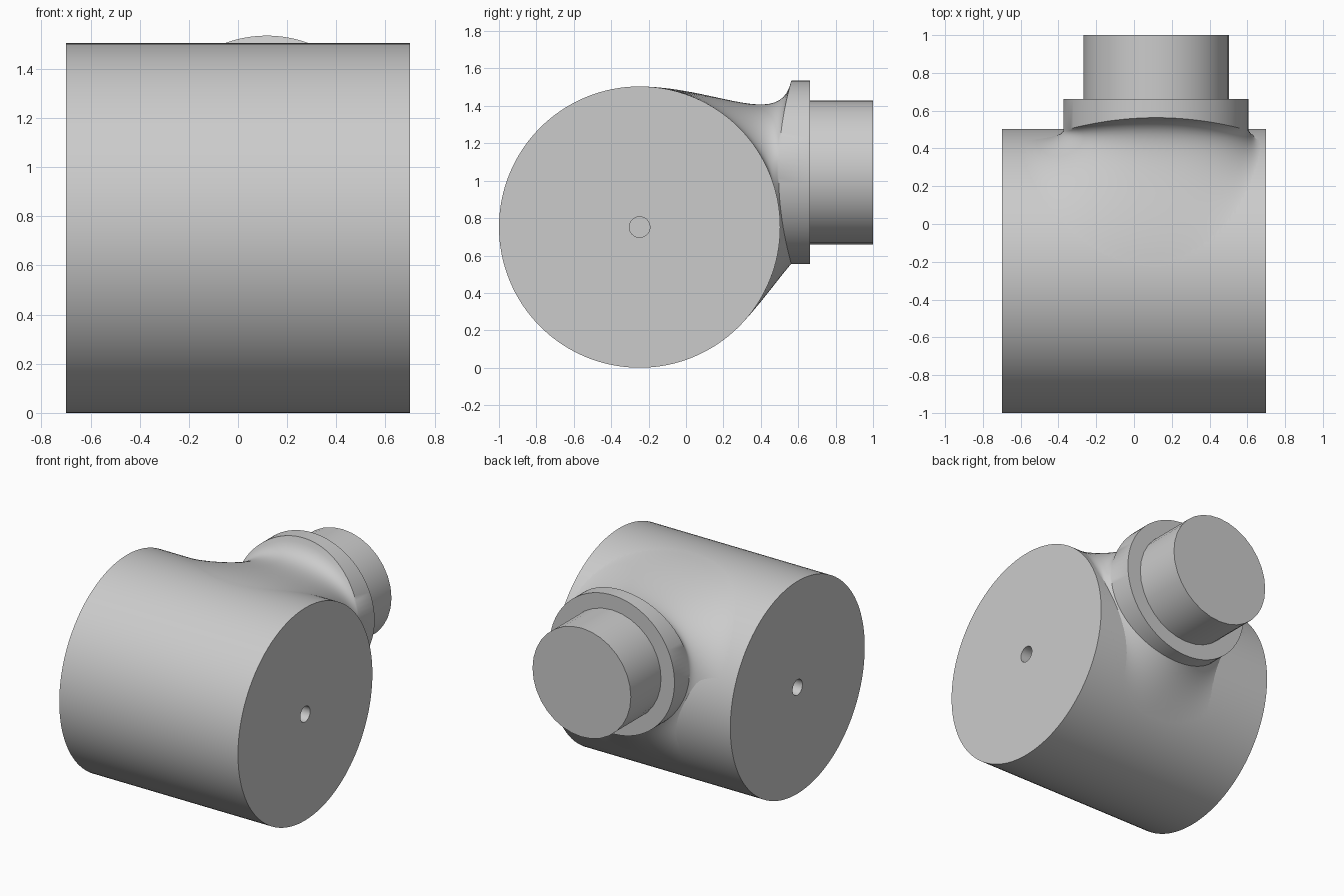
import bpy, bmesh, math
from mathutils import Vector, Matrix

if "Cube" in bpy.data.objects:
    bpy.data.objects.remove(bpy.data.objects["Cube"])

grey = bpy.data.materials.new("plain grey")
grey.use_nodes = True
colour = (0.6, 0.6, 0.6, 1)
grey.diffuse_color = colour
grey.node_tree.nodes["Principled BSDF"].inputs["Base Color"].default_value = colour

BODY_R, BODY_HALF = 0.752, 0.7
BODY = Vector((0, -0.248, BODY_R))
PORT = Vector((0.117, 0, 1.045))
FLANGE_R, NECK_R, FLANGE_BACK = 0.49, 0.385, 0.662


def loft(name, rings):
    """Skin a list of equal rings; a one-point ring becomes a fan."""
    bm = bmesh.new()
    rows = [[bm.verts.new(p) for p in ring] for ring in rings]
    for a, b in zip(rows, rows[1:]):
        n = max(len(a), len(b))
        for i in range(n):
            j = (i + 1) % n
            if len(a) == 1:
                bm.faces.new((a[0], b[i], b[j]))
            elif len(b) == 1:
                bm.faces.new((a[i], a[j], b[0]))
            else:
                bm.faces.new((a[i], a[j], b[j], b[i]))
    bmesh.ops.recalc_face_normals(bm, faces=bm.faces)
    mesh = bpy.data.meshes.new(name)
    bm.to_mesh(mesh)
    bm.free()
    mesh.materials.append(grey)
    obj = bpy.data.objects.new(name, mesh)
    bpy.context.collection.objects.link(obj)
    bpy.ops.object.select_all(action="DESELECT")
    obj.select_set(True)
    bpy.context.view_layer.objects.active = obj
    bpy.ops.object.shade_smooth_by_angle(angle=math.radians(35))
    return obj


def ring(centre, axis, radius, offset, sides):
    """Circle around the x or y axis through centre, at offset along it."""
    pts = []
    for i in range(sides if radius else 1):
        t = math.tau * i / sides
        c, s = radius * math.cos(t), radius * math.sin(t)
        pts.append(centre + Vector((offset, c, s) if axis == "x" else (c, offset, s)))
    return pts


# Main drum with a shallow centre hole in each end
HOLE_R, HOLE_DEPTH = 0.055, 0.08
half = [(0, BODY_HALF - HOLE_DEPTH), (HOLE_R, BODY_HALF - HOLE_DEPTH),
        (HOLE_R, BODY_HALF), (BODY_R, BODY_HALF)]
profile = [(r, -x) for r, x in half] + half[::-1]
loft("drum", [ring(BODY, "x", r, x, 128) for r, x in profile])

# Neck behind the flange
loft("neck", [ring(PORT, "y", r, y, 32)
              for r, y in ((0, 0.6), (NECK_R, 0.6), (NECK_R, 1.0), (0, 1.0))])


# Flange whose front flows into the drum
def blend(t, steps=20):
    """Curve from the flange rim to its footprint on the drum at angle t."""
    c, s = math.cos(t), math.sin(t)
    radial = Vector((c, 0, s))
    rim = PORT + radial * FLANGE_R + Vector((0, 0.495 + 0.068 * s * s, 0))
    phi = math.asin((PORT.z - BODY.z) / BODY_R) + 1.14 * s
    normal = Vector((0, math.cos(phi), math.sin(phi)))
    foot = BODY + normal * BODY_R
    foot.x = PORT.x + c * (0.56 if c > 0 else 0.72)
    inward = -0.03 + 0.16 * s + 0.13 * s * s
    pull_rim = rim - radial * inward - Vector((0, 0.055, 0))
    span = rim - foot
    tangent = (span - normal * span.dot(normal)).normalized()
    pull_foot = foot + tangent * span.length * (0.46 + 0.06 * s)
    curve = []
    for k in range(steps + 1):
        u = k / steps
        v = 1 - u
        curve.append(rim * v**3 + pull_rim * 3 * v * v * u
                     + pull_foot * 3 * v * u * u + foot * u**3)
    return curve


SIDES = 96
curves = [blend(math.tau * i / SIDES) for i in range(SIDES)]
rows = [ring(PORT, "y", 0, FLANGE_BACK, SIDES), ring(PORT, "y", FLANGE_R, FLANGE_BACK, SIDES)]
loft("flange_with_fillet", rows + [list(row) for row in zip(*curves)])
